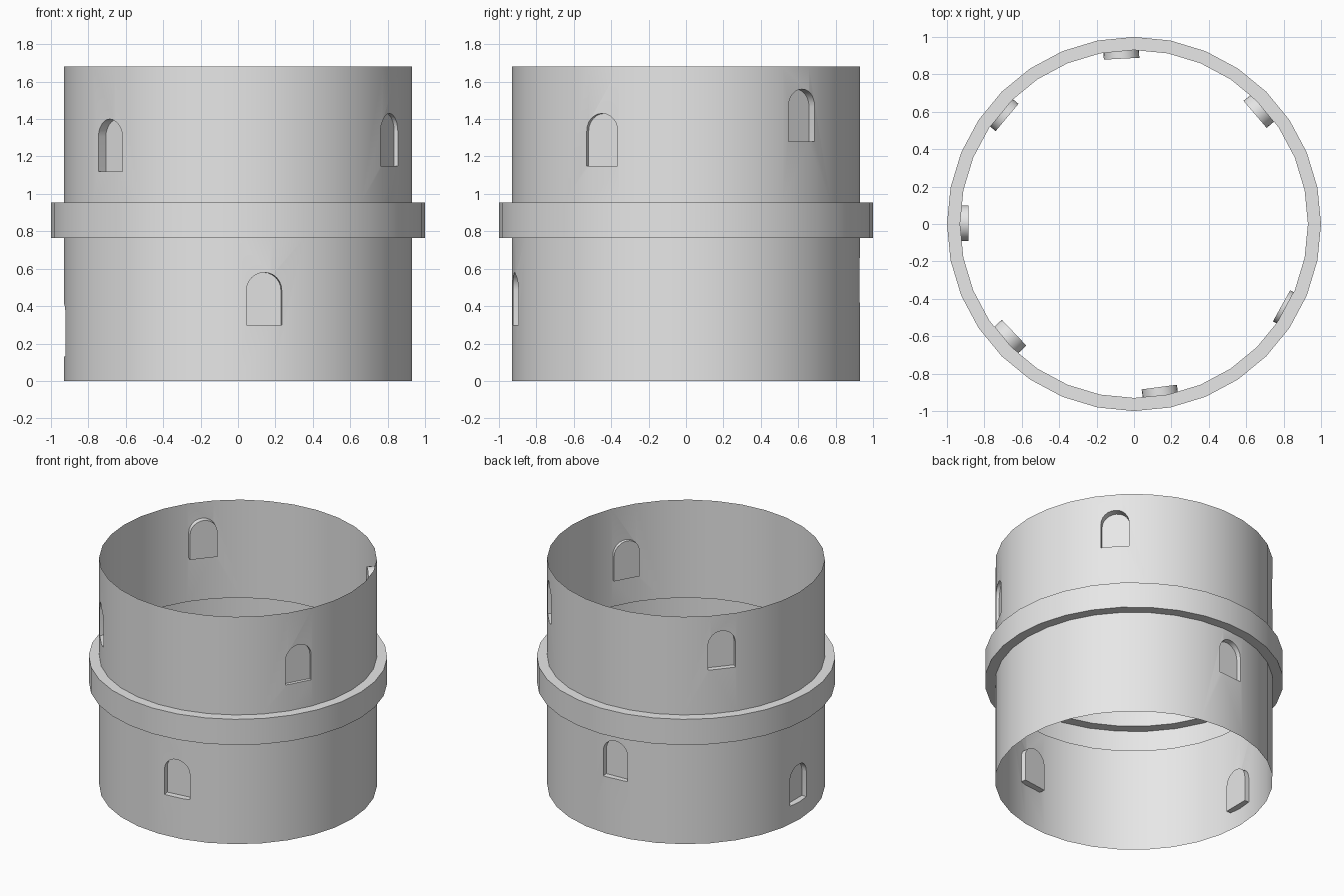
import bpy, bmesh, math
from mathutils import Vector

cube = bpy.data.objects.get("Cube")
if cube:
    bpy.data.objects.remove(cube)

SIDES = 32
HEIGHT = 1.68
WIN_W, WIN_H = 0.19, 0.28

stone = bpy.data.materials.new("grey_stone")
stone.use_nodes = True
stone.diffuse_color = (0.8, 0.8, 0.8, 1)
stone.node_tree.nodes["Principled BSDF"].inputs["Base Color"].default_value = (0.8, 0.8, 0.8, 1)


def make_object(name, bm):
    bmesh.ops.recalc_face_normals(bm, faces=bm.faces)
    mesh = bpy.data.meshes.new(name)
    bm.to_mesh(mesh)
    bm.free()
    obj = bpy.data.objects.new(name, mesh)
    bpy.context.collection.objects.link(obj)
    return obj


def add_window(bm, azimuth, sill, depth, shift):
    """Arched prism from the recess plane out past the wall."""
    a = math.radians(azimuth)
    out = Vector((math.cos(a), math.sin(a), 0))
    side = Vector((-math.sin(a), math.cos(a), 0))
    r = WIN_W / 2
    outline = [(-r, 0), (r, 0)]
    for i in range(13):
        t = math.pi * i / 12
        outline.append((r * math.cos(t), WIN_H - r + r * math.sin(t)))
    verts = [bm.verts.new(out * depth + side * (u + shift) + Vector((0, 0, sill + v)))
             for u, v in outline]
    face = bm.faces.new(verts)
    new = bmesh.ops.extrude_face_region(bm, geom=[face])["geom"]
    bmesh.ops.translate(bm, vec=out * (1.05 - depth),
                        verts=[g for g in new if isinstance(g, bmesh.types.BMVert)])


# Tower wall: a turned profile whose band bulges outwards
profile = [(0.93, 0), (0.93, 0.765), (1, 0.765), (1, 0.955), (0.93, 0.955), (0.93, HEIGHT)]
bm = bmesh.new()
rings = []
for radius, z in profile:
    rings.append([bm.verts.new((radius * math.cos(math.tau * i / SIDES),
                                radius * math.sin(math.tau * i / SIDES), z))
                  for i in range(SIDES)])
for low, high in zip(rings, rings[1:]):
    for i in range(SIDES):
        j = (i + 1) % SIDES
        bm.faces.new((low[i], low[j], high[j], high[i]))
bm.faces.new(rings[0][::-1])
bm.faces.new(rings[-1])
tower = make_object("tower_wall", bm)
tower.data.materials.append(stone)

# Window recesses: azimuth, sill height, recess plane distance, sideways shift
windows = [
    (93, 0.42, 0.886, 0.02),
    (140, 1.28, 0.886, 0),
    (180, 0.13, 0.885, -0.005),
    (223.5, 1.12, 0.865, -0.02),
    (277.5, 0.30, 0.882, 0.02),
    (331, 1.15, 0.902, 0),
    (40.5, 1.28, 0.873, 0.025),
]
bm = bmesh.new()
for w in windows:
    add_window(bm, *w)
cutter = make_object("window_cutter", bm)
cutter.hide_render = True

cut = tower.modifiers.new("windows", "BOOLEAN")
cut.operation = "DIFFERENCE"
cut.solver = "EXACT"
cut.object = cutter
bpy.ops.object.select_all(action="DESELECT")
bpy.context.view_layer.objects.active = tower
tower.select_set(True)
bpy.ops.object.modifier_apply(modifier=cut.name)
bpy.data.objects.remove(cutter)

# Open the top and bottom so the wall is a hollow shell
bm = bmesh.new()
bm.from_mesh(tower.data)
caps = [f for f in bm.faces
        if all(v.co.z < 0.001 for v in f.verts) or all(v.co.z > HEIGHT - 0.001 for v in f.verts)]
bmesh.ops.delete(bm, geom=caps, context="FACES")
for f in bm.faces:
    f.material_index = 0
bm.to_mesh(tower.data)
bm.free()

bpy.ops.object.shade_smooth_by_angle(angle=math.radians(30))
